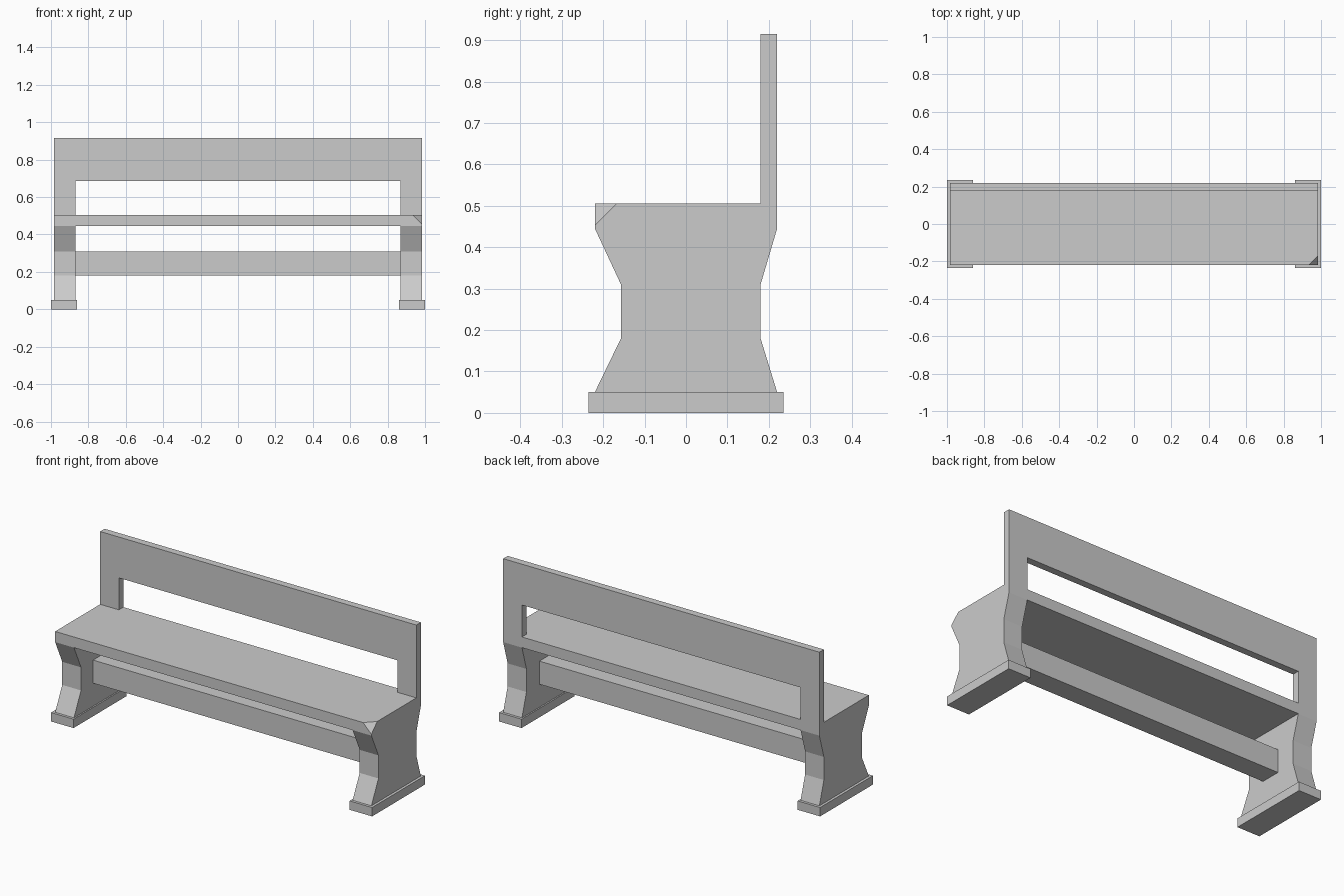
import bpy, bmesh
from mathutils import Vector

cube = bpy.data.objects.get("Cube")
if cube:
    bpy.data.objects.remove(cube, do_unlink=True)

stone = bpy.data.materials.new("grey stone")
stone.use_nodes = True
colour = (0.6, 0.6, 0.6, 1)
stone.diffuse_color = colour
stone.node_tree.nodes["Principled BSDF"].inputs["Base Color"].default_value = colour


def prism(name, outline, direction, chip=None):
    """Extrude a closed 3D outline; optionally slice off a corner (point, normal)."""
    bm = bmesh.new()
    face = bm.faces.new([bm.verts.new(p) for p in outline])
    side = bmesh.ops.extrude_face_region(bm, geom=[face])["geom"]
    bmesh.ops.translate(bm, vec=Vector(direction),
                        verts=[v for v in side if isinstance(v, bmesh.types.BMVert)])
    if chip:
        cut = bmesh.ops.bisect_plane(bm, geom=bm.verts[:] + bm.edges[:] + bm.faces[:],
                                     plane_co=chip[0], plane_no=chip[1], clear_outer=True)
        edges = [e for e in cut["geom_cut"] if isinstance(e, bmesh.types.BMEdge)]
        bmesh.ops.contextual_create(bm, geom=edges)
    bmesh.ops.recalc_face_normals(bm, faces=bm.faces[:])
    mesh = bpy.data.meshes.new(name)
    bm.to_mesh(mesh)
    bm.free()
    mesh.materials.append(stone)
    obj = bpy.data.objects.new(name, mesh)
    bpy.context.collection.objects.link(obj)
    return obj


def box(name, x0, x1, y0, y1, z0, z1, chip=None):
    outline = [(x0, y0, z0), (x1, y0, z0), (x1, y1, z0), (x0, y1, z0)]
    return prism(name, outline, (0, 0, z1 - z0), chip)


outer, inner = 0.985, 0.868
seat_bottom, seat_top, top = 0.445, 0.505, 0.915

# Seat slab with one broken front corner
box("seat", -outer, outer, -0.22, 0.22, seat_bottom, seat_top,
    chip=((outer - 0.052, -0.22, seat_top), (1, -1, 1)))

# Backrest: a wide top board on two short posts
back = [(-outer, seat_top), (-outer, top), (outer, top), (outer, seat_top),
        (inner, seat_top), (inner, 0.685), (-inner, 0.685), (-inner, seat_top)]
prism("backrest", [(x, 0.18, z) for x, z in back], (0, 0.04, 0))

# Waisted legs on plain feet
waist = [(-0.22, 0.05), (-0.157, 0.18), (-0.157, 0.31), (-0.22, seat_bottom),
         (0.22, seat_bottom), (0.18, 0.31), (0.18, 0.18), (0.22, 0.05)]
for side, x, foot_x in (("left", inner, 0.86), ("right", -outer, -1)):
    prism(side + "_leg", [(x, y, z) for y, z in waist], (outer - inner, 0, 0))
    box(side + "_foot", foot_x, foot_x + 0.14, -0.235, 0.235, 0, 0.05)

# Stretcher beam between the legs
box("stretcher", -inner, inner, -0.05, 0.065, 0.18, 0.31)
